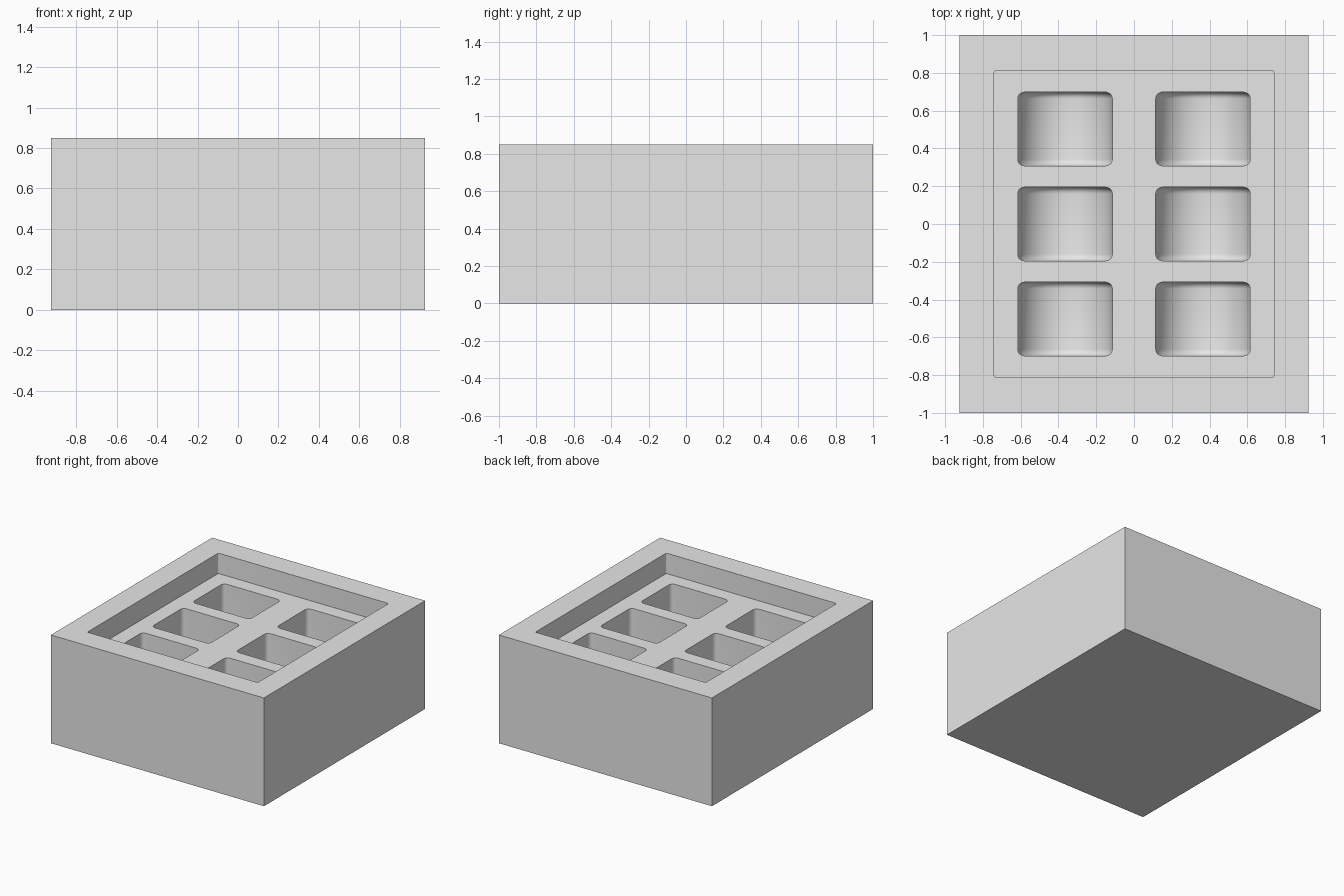
import bpy
import bmesh
import math

if "Cube" in bpy.data.objects:
    bpy.data.objects.remove(bpy.data.objects["Cube"], do_unlink=True)

WIDTH, LENGTH, HEIGHT = 1.85, 2.0, 0.85
FLOOR = 0.69                     # level of the recessed tray floor
RADIUS, POCKET_LENGTH = 0.25, 0.39
POCKET_BOTTOM = 0.185

grey = bpy.data.materials.new("light_grey")
grey.use_nodes = True
grey.diffuse_color = (0.8, 0.8, 0.8, 1)
grey.node_tree.nodes["Principled BSDF"].inputs["Base Color"].default_value = (0.8, 0.8, 0.8, 1)


def make_object(name, bm):
    bmesh.ops.recalc_face_normals(bm, faces=bm.faces)
    mesh = bpy.data.meshes.new(name)
    bm.to_mesh(mesh)
    bm.free()
    mesh.materials.append(grey)
    obj = bpy.data.objects.new(name, mesh)
    bpy.context.collection.objects.link(obj)
    return obj


def block(name, width, length, bottom, top, corner=0):
    bm = bmesh.new()
    bmesh.ops.create_cube(bm, size=1)
    for v in bm.verts:
        v.co = (v.co.x * width, v.co.y * length, top if v.co.z > 0 else bottom)
    if corner:
        upright = [e for e in bm.edges if abs(e.verts[0].co.z - e.verts[1].co.z) > 0.01]
        bmesh.ops.bevel(bm, geom=upright, offset=corner, segments=3, profile=0.5, affect='EDGES')
    return make_object(name, bm)


def pocket(name, x, y):
    """Straight-sided trough with a half-round bottom and softened ends."""
    bm = bmesh.new()
    centre, top, steps = POCKET_BOTTOM + RADIUS, FLOOR + 0.05, 28
    points = [(-RADIUS, top)]
    for i in range(steps + 1):
        a = math.pi * (1 + i / steps)
        points.append((RADIUS * math.cos(a), centre + RADIUS * math.sin(a)))
    points.append((RADIUS, top))
    half = POCKET_LENGTH / 2
    cap = bm.faces.new([bm.verts.new((px, -half, pz)) for px, pz in points])
    extruded = bmesh.ops.extrude_face_region(bm, geom=[cap], use_keep_orig=True)["geom"]
    for v in extruded:
        if isinstance(v, bmesh.types.BMVert):
            v.co.y = half
    # Round the end outlines, leaving the open top edge square
    rims = [e for e in bm.edges
            if abs(e.verts[0].co.y - e.verts[1].co.y) < 0.001
            and min(v.co.z for v in e.verts) < top - 0.001]
    bmesh.ops.bevel(bm, geom=rims, offset=0.035, segments=5, profile=0.5, affect='EDGES')
    bmesh.ops.translate(bm, verts=bm.verts, vec=(x, y, 0))
    return make_object(name, bm)


# Solid outer block, tray recess and six pockets
tray = block("mould_tray", WIDTH, LENGTH, 0, HEIGHT)
cutters = [block("recess_cutter", 1.48, 1.625, FLOOR, HEIGHT + 0.1, 0.01)]
for x in (-0.365, 0.365):
    for y in (-0.503, 0, 0.503):
        cutters.append(pocket("pocket_cutter", x, y))

bpy.ops.object.select_all(action='DESELECT')
tray.select_set(True)
bpy.context.view_layer.objects.active = tray
for cutter in cutters:
    cutter.hide_render = True
    cut = tray.modifiers.new("cut", 'BOOLEAN')
    cut.operation = 'DIFFERENCE'
    cut.solver = 'EXACT'
    cut.object = cutter
    bpy.ops.object.modifier_apply(modifier=cut.name)
    bpy.data.objects.remove(cutter, do_unlink=True)

bpy.ops.object.shade_smooth_by_angle(angle=math.radians(35))
